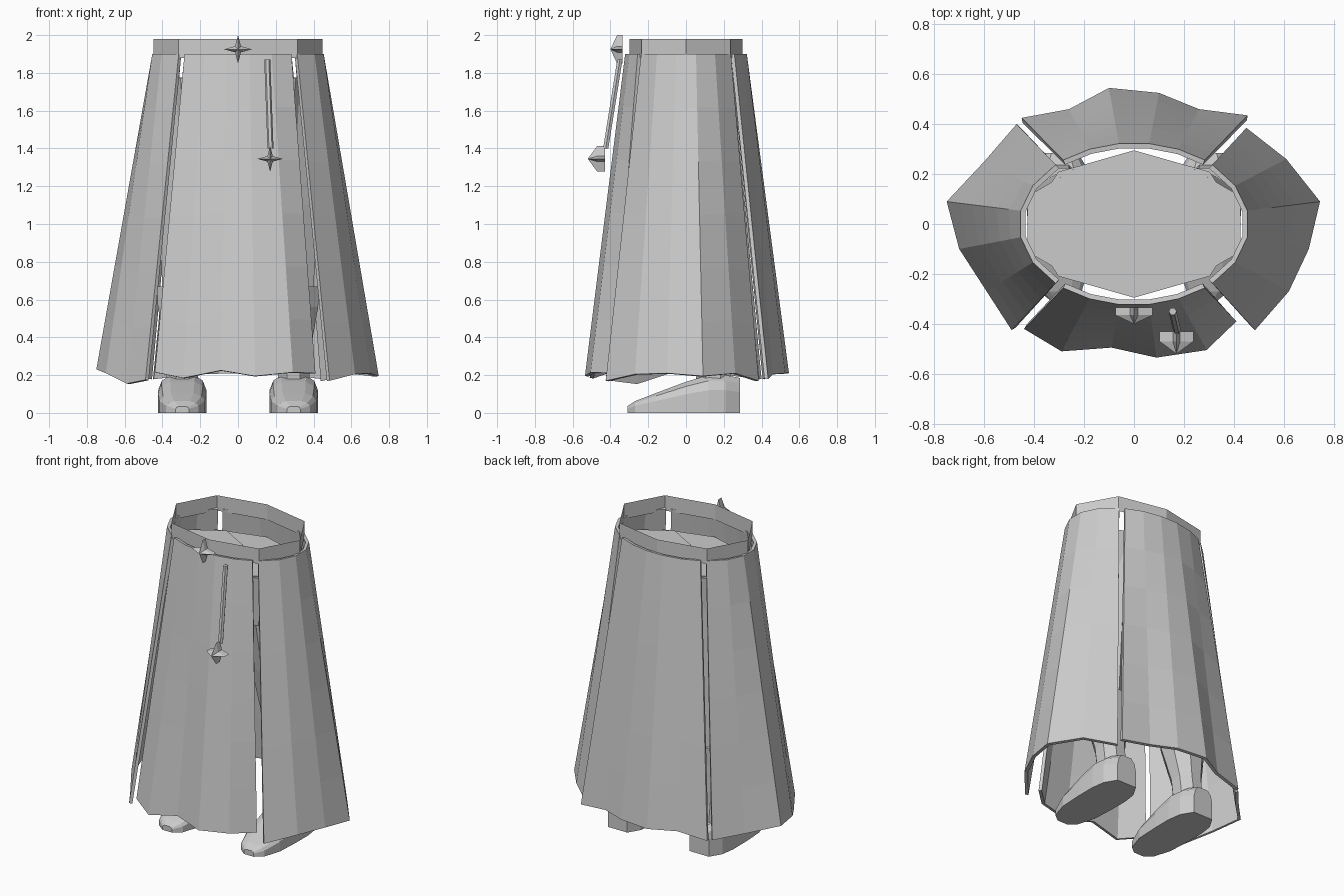
import bpy, bmesh, math
from mathutils import Vector

if "Cube" in bpy.data.objects:
    bpy.data.objects.remove(bpy.data.objects["Cube"])

grey = bpy.data.materials.new("plain grey")
grey.diffuse_color = (0.6, 0.6, 0.6, 1)
grey.use_nodes = True
grey.node_tree.nodes["Principled BSDF"].inputs["Base Color"].default_value = grey.diffuse_color


def make(name, verts, faces, fix=True):
    me = bpy.data.meshes.new(name)
    me.from_pydata([tuple(v) for v in verts], [], faces)
    if fix:
        bm = bmesh.new()
        bm.from_mesh(me)
        bmesh.ops.recalc_face_normals(bm, faces=bm.faces)
        bm.to_mesh(me)
        bm.free()
    me.materials.append(grey)
    ob = bpy.data.objects.new(name, me)
    bpy.context.collection.objects.link(ob)
    return ob


def loft(name, rings, caps=True):
    """Join closed rings of equal length into one skin."""
    n = len(rings[0])
    verts = [v for r in rings for v in r]
    faces = [(k * n + i, k * n + (i + 1) % n, (k + 1) * n + (i + 1) % n, (k + 1) * n + i)
             for k in range(len(rings) - 1) for i in range(n)]
    if caps:
        faces += [tuple(range(n)), tuple(range(len(verts) - n, len(verts)))]
    return make(name, verts, faces)


def ring(cx, cy, z, rx, ry, n, start=0):
    return [(cx + rx * math.cos(start + math.tau * i / n),
             cy + ry * math.sin(start + math.tau * i / n), z) for i in range(n)]


# Skirt panels: straight sheets from an oval waist down to an uneven hem
def panel(name, a0, a1, hem, rows=6):
    n = len(hem)
    verts, faces = [], []
    for r in range(rows + 1):
        for i, h in enumerate(hem):
            t = math.radians(a0 + (a1 - a0) * i / (n - 1))
            top = Vector((0.46 * math.cos(t), 0.325 * math.sin(t), 1.9))
            verts.append(Vector(h).lerp(top, r / rows))
    for r in range(rows):
        for i in range(n - 1):
            a = r * n + i
            faces.append((a, a + 1, a + n + 1, a + n))
    ob = make(name, verts, faces, fix=False)
    mod = ob.modifiers.new("cloth thickness", 'SOLIDIFY')
    mod.thickness = 0.02
    mod.offset = -1


panel("front_skirt_panel", -128, -52,
      [(-.44, -.42, .215), (-.29, -.51, .185), (-.09, -.495, .225),
       (.09, -.535, .195), (.29, -.505, .215), (.41, -.39, .21)])
panel("right_skirt_panel", -47, 47,
      [(.485, -.425, .17), (.62, -.27, .205), (.70, -.10, .21),
       (.745, .09, .195), (.61, .26, .21), (.45, .385, .17)])
panel("back_skirt_panel", 52, 128,
      [(.455, .435, .18), (.26, .46, .205), (.10, .525, .21),
       (-.10, .545, .21), (-.26, .46, .205), (-.45, .425, .18)])
panel("left_skirt_panel", 133, 227,
      [(-.47, .40, .18), (-.60, .25, .2), (-.75, .09, .23),
       (-.70, -.10, .21), (-.59, -.27, .155), (-.49, -.425, .175)])

# Waistband: open eight-sided band
band = [(ring(0, 0, z, .447, .30, 8)) for z in (1.88, 1.98)]
for r in band:
    for i in (1, 3, 5, 7):
        x, y, z = r[i]
        r[i] = (x, math.copysign(.235, y), z)
loft("waistband", band, caps=False)

# Pelvis block under the waistband
loft("pelvis", [ring(0, 0, 1.45, .40, .27, 8),
                [(x, y, 1.77) for x, y, z in ring(0, 0, 0, .43, .295, 8)]])

for side, s in (("left", -1), ("right", 1)):
    # Six-sided leg tapering down into the boot
    loft(side + "_leg", [ring(s * .235, 0, 1.775, .222, .222, 6, math.pi / 6),
                         ring(s * .27, .04, 1.1, .17, .17, 6, math.pi / 6),
                         ring(s * .295, .09, .6, .12, .12, 6, math.pi / 6)])
    # Boot shaft with a flared cuff
    loft(side + "_boot_shaft", [ring(s * .295, .15, .15, .09, .10, 8, math.pi / 8),
                                ring(s * .295, .13, .30, .09, .10, 8, math.pi / 8),
                                ring(s * .295, .09, .56, .14, .14, 8, math.pi / 8),
                                ring(s * .295, .09, .67, .145, .145, 8, math.pi / 8)])
    # Wedge foot: stations of y, half width, height
    sections = []
    for y, w, h in ((-.31, .035, .035), (-.27, .085, .062), (-.16, .12, .105),
                    (.0, .128, .165), (.12, .128, .2), (.21, .115, .2), (.285, .07, .185)):
        sections.append([(s * .295 + w * u, y, h * v) for u, v in
                         ((-1, 0), (-1, .6), (-.85, .85), (-.5, 1),
                          (.5, 1), (.85, .85), (1, .6), (1, 0))])
    loft(side + "_foot", sections)


# Four-pointed star studs: flat slab with a raised point in front
def star(name, x, z, r, back, front, tip):
    outline = []
    for i in range(8):
        a = math.tau * i / 8
        q = r if i % 2 == 0 else r * .3
        outline.append((x + q * math.cos(a), z + q * math.sin(a)))
    verts = [(u, y, v) for y in (back, front) for u, v in outline] + [(x, tip, z)]
    faces = [tuple(range(8))]
    for i in range(8):
        j = (i + 1) % 8
        faces += [(i, j, j + 8, i + 8), (i + 8, j + 8, 16)]
    make(name, verts, faces)


star("waist_star", 0, 1.925, .075, -.335, -.365, -.40)
star("pendant_star", .17, 1.345, .068, -.43, -.47, -.52)

# Hanging cord above the pendant star
loft("pendant_cord", [ring(.155, -.35, 1.87, .016, .016, 6),
                      ring(.172, -.425, 1.40, .016, .016, 6)])
